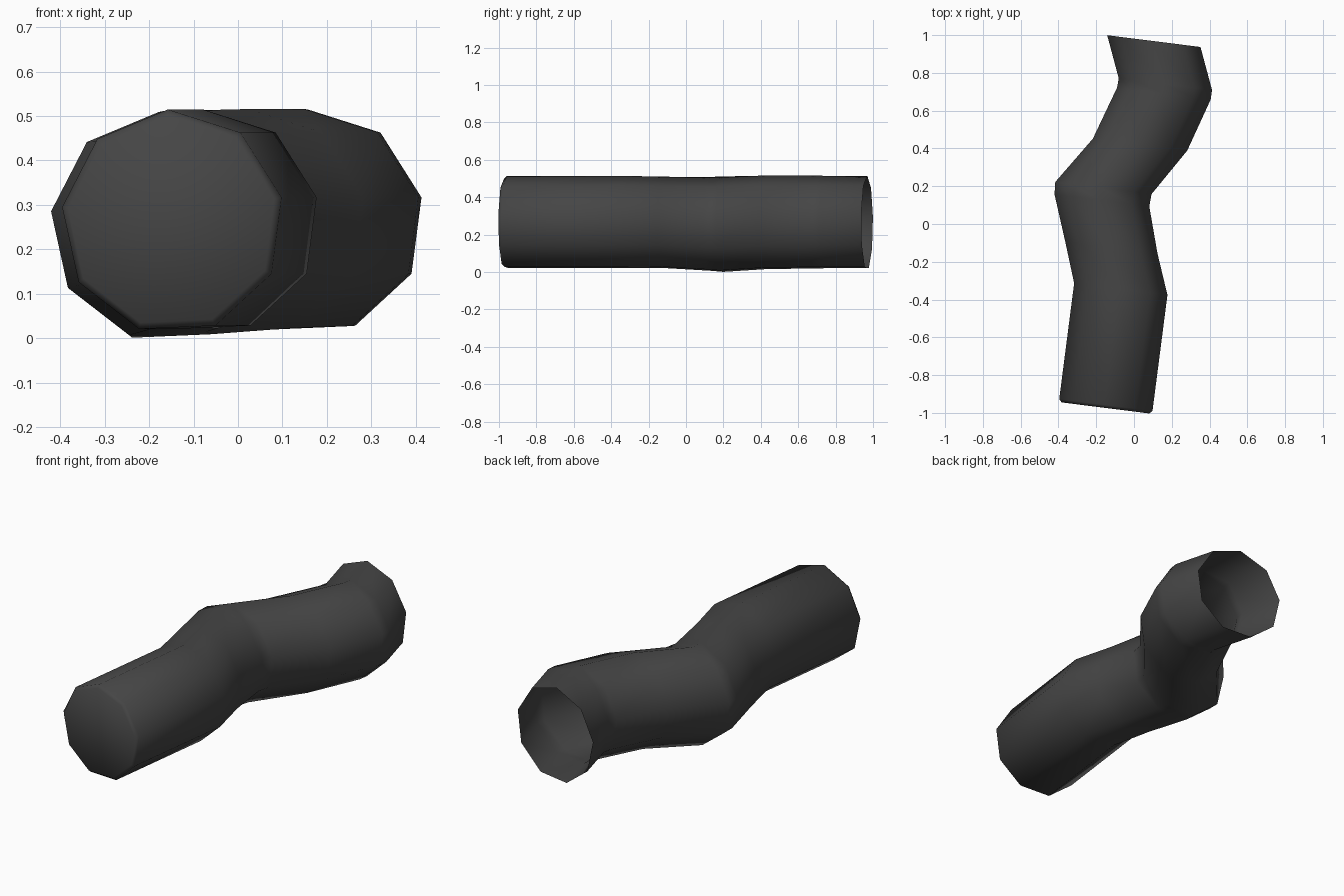
import bpy, bmesh
from math import cos, sin, radians

if "Cube" in bpy.data.objects:
    bpy.data.objects.remove(bpy.data.objects["Cube"])

SIDES = 9
AX, AY = 0.992, -0.125          # shared in-plane axis of every ring

# Path from closed front to open back: x, y, z, radius
path = [
    (-0.149, -0.974, 0.262, 0.238),   # softened cap edge
    (-0.147, -0.958, 0.262, 0.253),
    (-0.068, -0.345, 0.262, 0.253),
    (-0.118, -0.125, 0.260, 0.250),
    (-0.168, 0.125, 0.252, 0.257),
    (-0.160, 0.190, 0.250, 0.261),
    (0.034, 0.420, 0.260, 0.256),
    (0.160, 0.690, 0.262, 0.254),
    (0.168, 0.740, 0.262, 0.253),
    (0.107, 0.968, 0.262, 0.253),
]

# Nine-sided bent tube
bm = bmesh.new()
rings = []
for x, y, z, r in path:
    ring = []
    for i in range(SIDES):
        a = radians(12.5 + 360 / SIDES * i)
        u = r * cos(a)
        ring.append(bm.verts.new((x + u * AX, y + u * AY, z + r * sin(a))))
    rings.append(ring)
for lo, hi in zip(rings, rings[1:]):
    for i in range(SIDES):
        j = (i + 1) % SIDES
        bm.faces.new((lo[i], lo[j], hi[j], hi[i]))

# Closed front end
bm.faces.new(list(reversed(rings[0])))
bmesh.ops.recalc_face_normals(bm, faces=bm.faces)
cap_faces = max(bm.faces, key=lambda f: len(f.verts))
if cap_faces.normal.y > 0:
    bmesh.ops.reverse_faces(bm, faces=bm.faces)
for f in bm.faces:
    f.smooth = True

mesh = bpy.data.meshes.new("bent_pipe")
bm.to_mesh(mesh)
bm.free()
pipe = bpy.data.objects.new("bent_pipe", mesh)
bpy.context.collection.objects.link(pipe)

# Dark grey colour
mat = bpy.data.materials.new("dark_grey")
mat.diffuse_color = (0.06, 0.06, 0.06, 1)
mat.use_nodes = True
mat.node_tree.nodes["Principled BSDF"].inputs["Base Color"].default_value = mat.diffuse_color
mesh.materials.append(mat)
